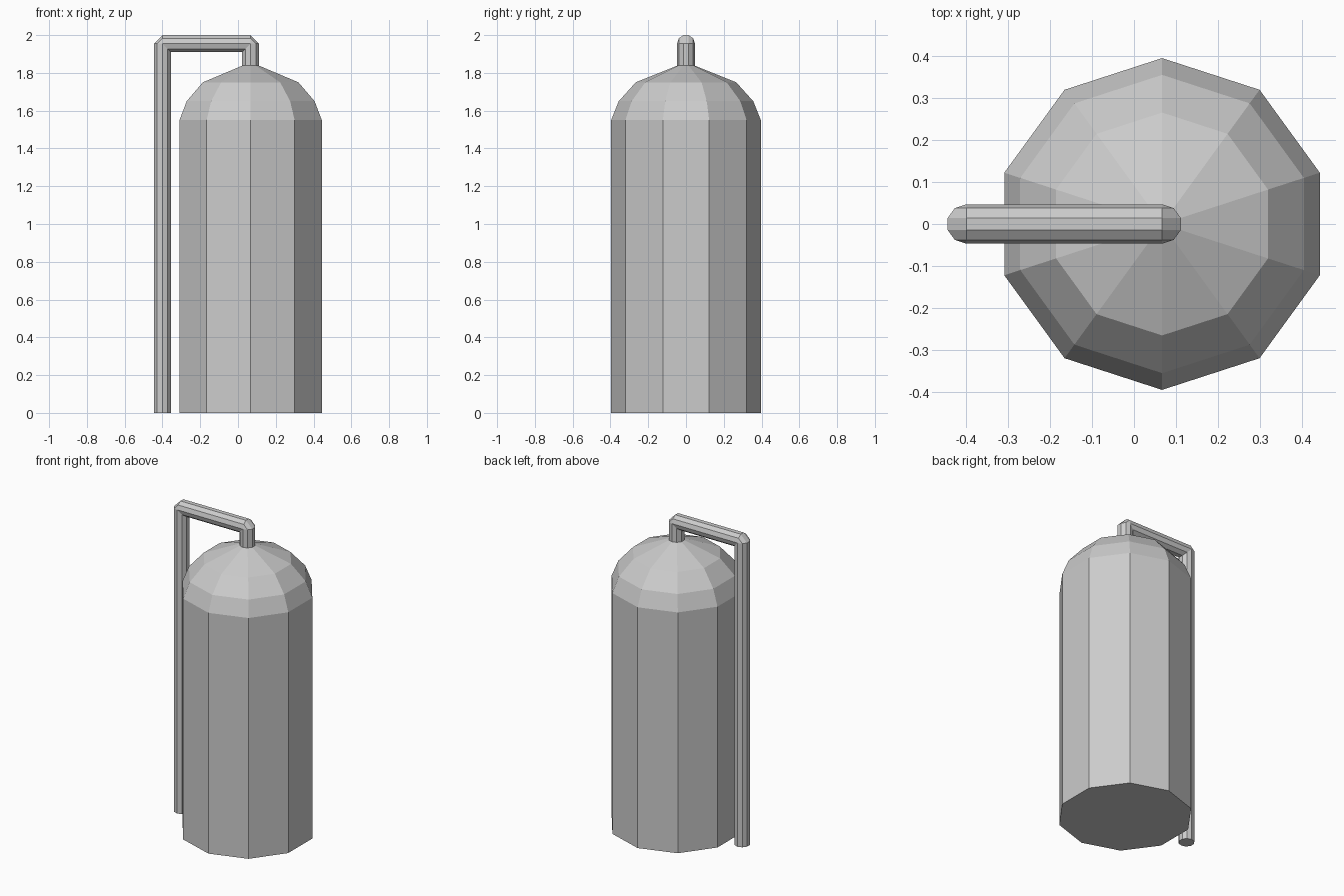
import bpy
import bmesh
from math import sin, cos, radians

if "Cube" in bpy.data.objects:
    bpy.data.objects.remove(bpy.data.objects["Cube"])

SIDES = 10
ANGLES = [radians(18 + 36 * k) for k in range(SIDES)]


def loft(name, rings, cap_start=True, cap_end=True):
    """Skin a sequence of equal-length vertex rings into a flat-shaded mesh."""
    bm = bmesh.new()
    loops = [[bm.verts.new(p) for p in ring] for ring in rings]
    for a, b in zip(loops, loops[1:]):
        for i in range(SIDES):
            j = (i + 1) % SIDES
            bm.faces.new((a[i], a[j], b[j], b[i]))
    if cap_start:
        bm.faces.new(loops[0][::-1])
    if cap_end:
        bm.faces.new(loops[-1])
    # Coincident points collapse: the dome tip and the elbow pivots
    bmesh.ops.remove_doubles(bm, verts=bm.verts, dist=1e-5)
    bmesh.ops.recalc_face_normals(bm, faces=bm.faces)
    mesh = bpy.data.meshes.new(name)
    bm.to_mesh(mesh)
    bm.free()
    obj = bpy.data.objects.new(name, mesh)
    bpy.context.collection.objects.link(obj)
    return obj


# Tank: ten-sided body with a faceted dome, (radius, height) profile
TANK_X = 0.067
profile = [(0.396, 0), (0.396, 1.55), (0.356, 1.65), (0.266, 1.75), (0, 1.857)]
loft("tank", [[(TANK_X + r * cos(a), r * sin(a), z) for a in ANGLES]
              for r, z in profile], cap_end=False)

# Pipe: rises beside the tank, crosses over and drops into the dome tip
PIPE_R, LEFT_X, TOP_Z = 0.047, -0.40, 1.955
section = [(PIPE_R * cos(a), PIPE_R * sin(a)) for a in ANGLES]  # (outward, y)


def leg_ring(x, side, z=None):
    """Ring on an upright; without z it is the elbow end, mitred inside."""
    return [(x + side * u, y, TOP_Z + min(u, 0) if z is None else z)
            for u, y in section]


def bar_ring(x, side):
    """End ring of the crossbar, mitred on the inside of the elbow."""
    return [(x + side * min(u, 0), y, TOP_Z + u) for u, y in section]


loft("overhead_pipe", [
    leg_ring(LEFT_X, -1, 0.0),
    leg_ring(LEFT_X, -1),
    bar_ring(LEFT_X, -1),
    bar_ring(TANK_X, 1),
    leg_ring(TANK_X, 1),
    leg_ring(TANK_X, 1, 1.83),
])
